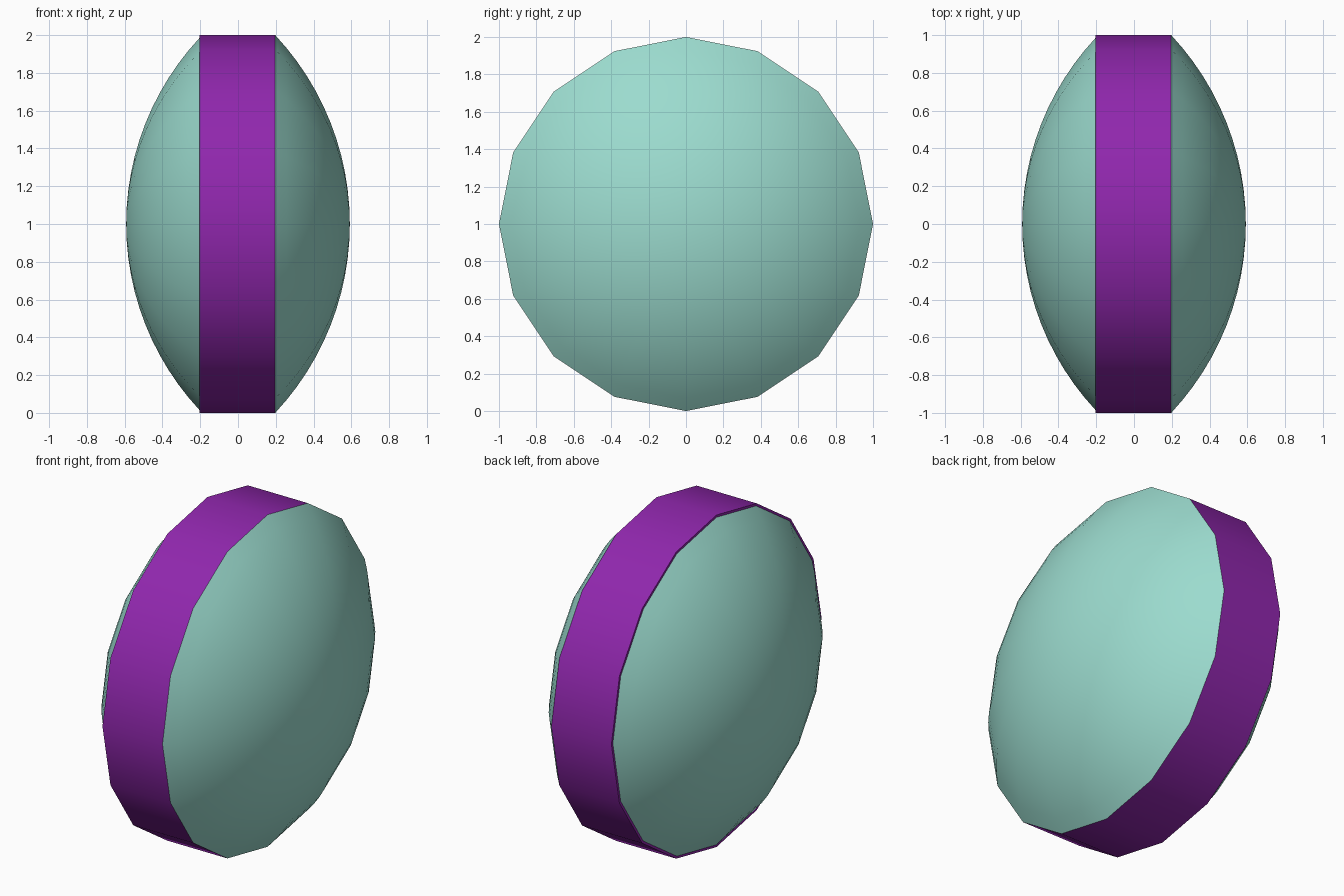
import bpy, bmesh, math
from mathutils import Vector

if "Cube" in bpy.data.objects:
    bpy.data.objects.remove(bpy.data.objects["Cube"])

SIDES = 16


def material(name, color):
    m = bpy.data.materials.new(name)
    m.diffuse_color = color
    m.use_nodes = True
    m.node_tree.nodes["Principled BSDF"].inputs["Base Color"].default_value = m.diffuse_color
    return m


def lathe_x(name, profile, mat):
    """Spin (x, radius) points around the x axis at height z = 1."""
    bm = bmesh.new()
    rings = []
    for x, r in profile:
        if r < 1e-6:
            rings.append([bm.verts.new((x, 0, 1))] * SIDES)
        else:
            rings.append([bm.verts.new((x, r * math.cos(a), 1 + r * math.sin(a)))
                          for a in (2 * math.pi * i / SIDES for i in range(SIDES))])
    for a, b in zip(rings, rings[1:]):
        for i in range(SIDES):
            j = (i + 1) % SIDES
            bm.faces.new(dict.fromkeys((a[i], a[j], b[j], b[i])))
    # point all normals away from the centre
    for f in bm.faces:
        f.normal_update()
        if f.normal.dot(f.calc_center_median() - Vector((0, 0, 1))) < 0:
            f.normal_flip()
    me = bpy.data.meshes.new(name)
    bm.to_mesh(me)
    bm.free()
    me.materials.append(mat)
    ob = bpy.data.objects.new(name, me)
    bpy.context.collection.objects.link(ob)
    bpy.ops.object.select_all(action='DESELECT')
    ob.select_set(True)
    bpy.context.view_layer.objects.active = ob
    bpy.ops.object.shade_smooth_by_angle(angle=math.radians(35))


def dome_profile(side, base, apex, radius, steps=12):
    """Spherical cap from the rim edge to the apex."""
    h = apex - base
    big = (radius ** 2 + h ** 2) / (2 * h)
    top = math.asin(radius / big)
    angles = [top * (1 - i / steps) for i in range(steps + 1)]
    return [(side * (apex - big + big * math.cos(t)), big * math.sin(t)) for t in angles]


teal = material("teal", (0.33, 0.71, 0.62, 1))
purple = material("purple", (0.28, 0.02, 0.42, 1))

# Purple band, with a narrow lip around the left dome
lathe_x("rim_band", [(-0.203, 0.986), (-0.203, 1.0), (0.197, 1.0)], purple)

# Bulging lens faces
lathe_x("right_dome", dome_profile(1, 0.197, 0.592, 1.0), teal)
lathe_x("left_dome", dome_profile(-1, 0.203, 0.592, 0.986), teal)
